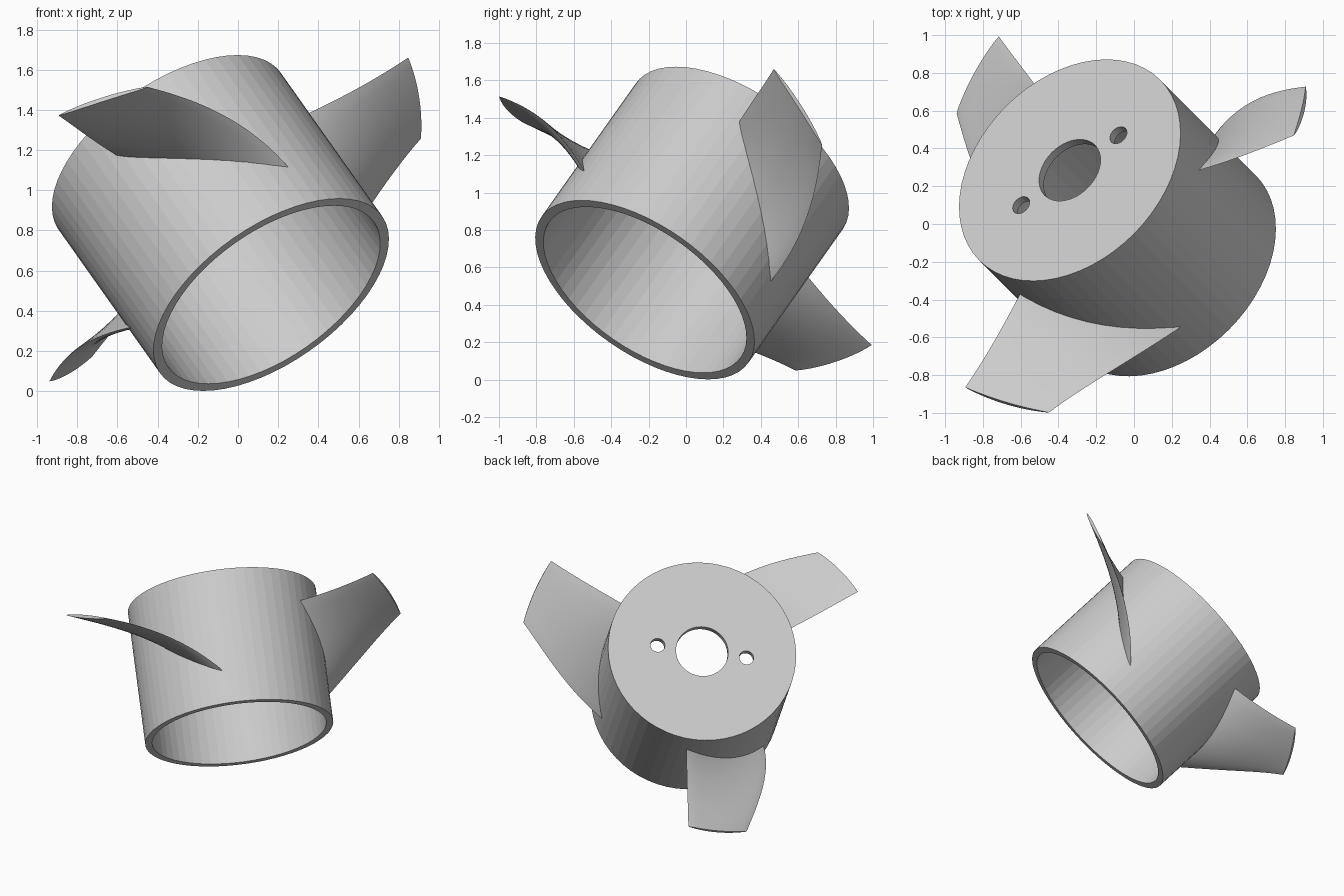
import bpy, bmesh
from math import radians, cos, sin, pi
from mathutils import Vector, Matrix

if "Cube" in bpy.data.objects:
    bpy.data.objects.remove(bpy.data.objects["Cube"])

# Tilted shaft frame: local z is the hub axis, origin at the open rim
U = Vector((0.7071, 0.7071, 0)).normalized()
N = Vector((-0.5, 0.5, 0.7071)).normalized()
V = N.cross(U)
FRAME = Matrix.Translation((0.165, -0.22, 0.48)) @ Matrix((U, V, N)).transposed().to_4x4()

R_OUT, R_IN, R_BORE, LENGTH, CAP = 0.677, 0.627, 0.188, 1.01, 0.05
SIDES = 60


def polar(r, a, h):
    return Vector((r * cos(a), r * sin(a), h))


def make_object(name, bm, matrix):
    bmesh.ops.recalc_face_normals(bm, faces=bm.faces)
    mesh = bpy.data.meshes.new(name)
    bm.to_mesh(mesh)
    bm.free()
    ob = bpy.data.objects.new(name, mesh)
    bpy.context.collection.objects.link(ob)
    ob.matrix_world = matrix
    return ob


def activate(ob):
    bpy.ops.object.select_all(action='DESELECT')
    ob.select_set(True)
    bpy.context.view_layer.objects.active = ob


# Hub: a cup with a bored end cap, lathed from a closed profile
def build_hub():
    profile = [(R_OUT, 0), (R_OUT, LENGTH), (R_BORE, LENGTH),
               (R_BORE, LENGTH - CAP), (R_IN, LENGTH - CAP), (R_IN, 0)]
    bm = bmesh.new()
    rings = [[bm.verts.new(polar(r, 2 * pi * i / SIDES, h)) for r, h in profile]
             for i in range(SIDES)]
    n = len(profile)
    for i in range(SIDES):
        a, b = rings[i], rings[(i + 1) % SIDES]
        for j in range(n):
            k = (j + 1) % n
            bm.faces.new((a[j], b[j], b[k], a[k]))
    return make_object("hub", bm, FRAME)


hub = build_hub()

# Two small pin holes through the cap
for side in (0, 180):
    bm = bmesh.new()
    bmesh.ops.create_cone(bm, cap_ends=True, segments=24, radius1=0.052,
                          radius2=0.052, depth=0.3)
    spot = Matrix.Translation(polar(0.321, radians(side - 13), LENGTH - CAP / 2))
    cutter = make_object("pin_hole_cutter", bm, FRAME @ spot)
    cutter.hide_render = True
    mod = hub.modifiers.new("pin_hole", 'BOOLEAN')
    mod.operation = 'DIFFERENCE'
    mod.solver = 'EXACT'
    mod.object = cutter
    activate(hub)
    bpy.ops.object.modifier_apply(modifier=mod.name)
    bpy.data.objects.remove(cutter)

# Blade stations: radius, trailing angle, trailing height, leading angle, leading height
STATIONS = [(0.655, 195.4, 0.80, 257.3, 0.222),
            (0.960, 198.0, 0.805, 234.4, 0.494),
            (1.277, 199.4, 0.838, 219.5, 0.650)]


def blade_point(s, t):
    w = ((1 - s) * (1 - 2 * s), 4 * s * (1 - s), s * (2 * s - 1))
    r, a0, h0, a1, h1 = (sum(k * st[i] for k, st in zip(w, STATIONS)) for i in range(5))
    sag = 0.02 * (1 - s) * 4 * t * (1 - t)
    return polar(r, radians(a0 + (a1 - a0) * t), h0 + (h1 - h0) * t - sag)


def blade_skin(s, t, sign):
    e = 0.002
    ds = blade_point(s + e, t) - blade_point(s - e, t)
    dt = blade_point(s, t + e) - blade_point(s, t - e)
    half = (0.026 - 0.014 * s) * (4 * t * (1 - t)) ** 0.7
    return blade_point(s, t) + ds.cross(dt).normalized() * half * sign


# Blade: lens-shaped section swept outward along the twisted surface
def build_blade(name, turn, ns=16, nt=20):
    bm = bmesh.new()
    loops = []
    for i in range(ns + 1):
        s = i / ns
        ring = [(j / nt, 1) for j in range(nt + 1)] + \
               [(j / nt, -1) for j in range(nt - 1, 0, -1)]
        loops.append([bm.verts.new(blade_skin(s, t, sg)) for t, sg in ring])
    m = len(loops[0])
    for a, b in zip(loops, loops[1:]):
        for j in range(m):
            k = (j + 1) % m
            bm.faces.new((a[j], a[k], b[k], b[j]))
    for loop in (loops[0], loops[-1]):
        for j in range(nt):
            quad = [loop[j], loop[j + 1], loop[(m - j - 1) % m], loop[(m - j) % m]]
            bm.faces.new(list(dict.fromkeys(quad)))
    ob = make_object(name, bm, FRAME @ Matrix.Rotation(turn, 4, 'Z'))
    activate(ob)
    bpy.ops.object.shade_smooth_by_angle(angle=radians(30))


for i in range(3):
    build_blade(f"blade_{i + 1}", i * 2 * pi / 3)
